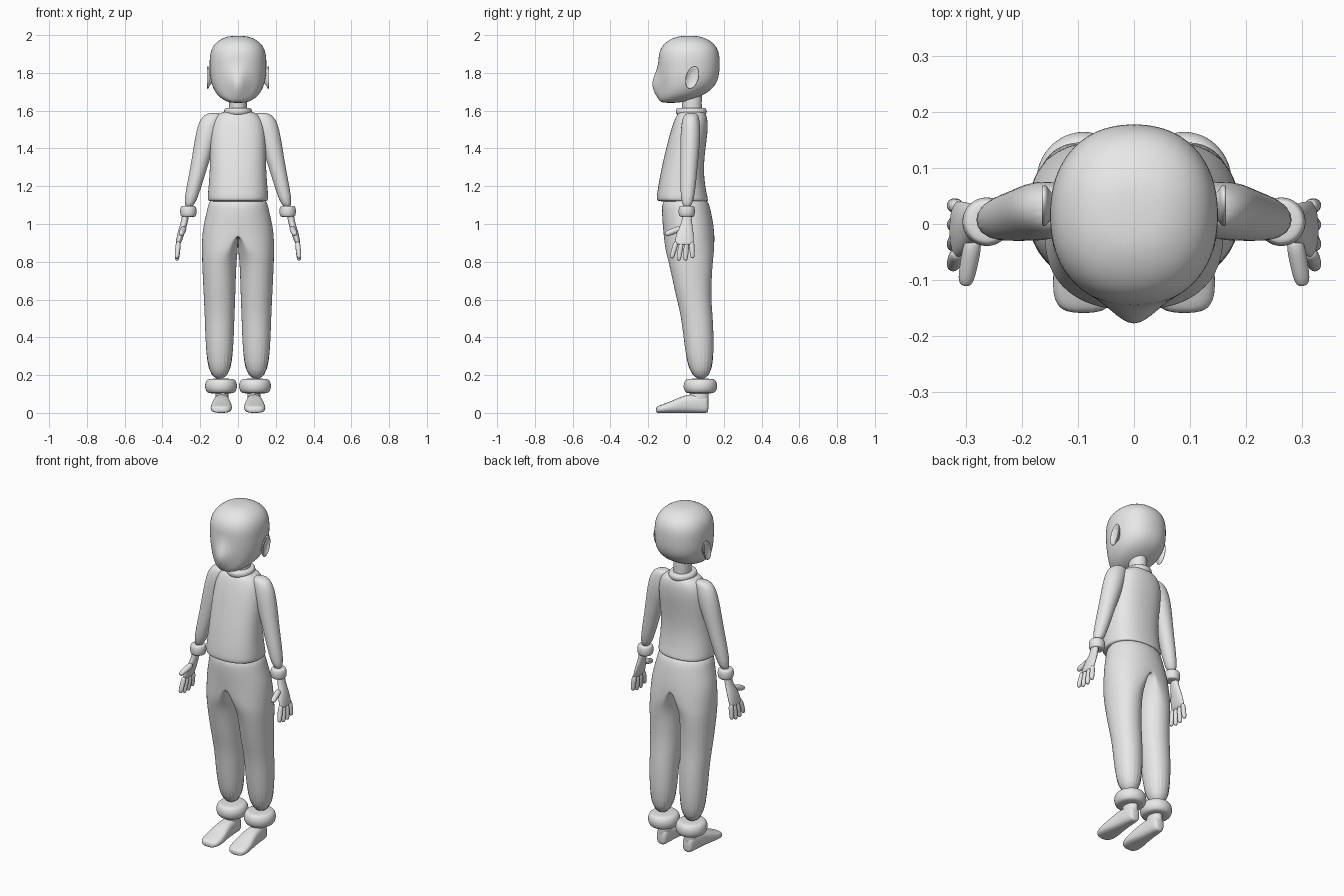
import bpy, bmesh
from math import sin, cos, pi, copysign
from mathutils import Vector

old = bpy.data.objects.get("Cube")
if old:
    bpy.data.objects.remove(old)

grey = bpy.data.materials.new("plain_grey")
grey.use_nodes = True
colour = (.8, .8, .8, 1)
grey.diffuse_color = colour
grey.node_tree.nodes["Principled BSDF"].inputs["Base Color"].default_value = colour


def finish(name, bm, mirror=False):
    """Turn a bmesh into a smooth object, optionally mirrored left to right."""
    bmesh.ops.recalc_face_normals(bm, faces=bm.faces)
    mesh = bpy.data.meshes.new(name)
    bm.to_mesh(mesh)
    bm.free()
    mesh.materials.append(grey)
    mesh.shade_smooth()
    obj = bpy.data.objects.new(name, mesh)
    bpy.context.collection.objects.link(obj)
    if mirror:
        obj.modifiers.new("Mirror", "MIRROR").use_clip = True
    subdivision = obj.modifiers.new("Subdivision", "SUBSURF")
    subdivision.levels = subdivision.render_levels = 2


def skin(bm, rings):
    """Bridge successive vertex rings and cap both ends."""
    for lower, upper in zip(rings, rings[1:]):
        for i in range(len(lower)):
            bm.faces.new((lower[i - 1], lower[i], upper[i], upper[i - 1]))
    bm.faces.new(rings[0])
    bm.faces.new(rings[-1])


def loft(rows, axis="z", segments=16, power=1, middle=None):
    """Each row is a section: height, then its two extents across the axis."""
    bm = bmesh.new()
    swell = 1 + (1 - cos(2 * pi / segments)) / 3
    rings = []
    for height, a_min, a_max, b_min, b_max in rows:
        a_mid, b_mid = (a_min + a_max) / 2, (b_min + b_max) / 2
        if middle:
            a_mid = middle(height, a_mid)
        ring = []
        for i in range(segments):
            angle = 2 * pi * i / segments
            c, s = (copysign(abs(v) ** power, v) * swell for v in (cos(angle), sin(angle)))
            a = a_mid + c * (a_max - a_mid if c > 0 else a_mid - a_min)
            b = b_mid + s * (b_max - b_mid)
            place = {"x": (height, a, b), "y": (a, height, b), "z": (a, b, height)}
            ring.append(bm.verts.new(place[axis]))
        rings.append(ring)
    skin(bm, rings)
    return bm


def centred(rows):
    """Sections that are the same on the left and the right."""
    return [(height, -half, half, front, back) for height, half, front, back in rows]


def band(x, y, z, width, depth, height, bulge):
    """A rounded band, fattest halfway up."""
    rows = []
    for step in range(6):
        angle = pi * step / 5
        across = width + bulge * sin(angle)
        along = depth + bulge * sin(angle)
        rows.append((z - height * cos(angle), x - across, x + across, y - along, y + along))
    return loft(rows)


def digit(bm, start, end, radius):
    """Add a tapered finger with a rounded tip."""
    start, end = Vector(start), Vector(end)
    turn = (end - start).to_track_quat("Z", "Y")
    rings = []
    for along, size in ((0, 1), (.5, 1), (.9, .9), (1, .5)):
        ring = []
        for i in range(8):
            angle = i * pi / 4
            spoke = Vector((cos(angle), sin(angle), 0)) * radius * size
            ring.append(bm.verts.new(start.lerp(end, along) + turn @ spoke))
        rings.append(ring)
    skin(bm, rings)


# Head: an egg whose lower part slides forward into the chin
sections = []
steps = 14
for step in range(1, steps):
    level = -cos(pi * step / steps)
    size = (1 - abs(level) ** 3) ** .5
    slide = .11 * level ** 4 if level < 0 else 0
    centre = .016 - slide
    reach = (.15 if level > 0 else .215) * level
    sections.append((1.85 + reach, .15 * size, centre - .162 * size, centre + .162 * size))
head = loft(centred(sections), segments=24, power=.9)

# Nose: drawn out of the front of the face
for vert in head.verts:
    if vert.co.y < -.1:
        rise = max(0, 1 - abs(vert.co.z - 1.74) / .09)
        vert.co.y -= .06 * rise * max(0, 1 - abs(vert.co.x) / .06)
finish("head", head)

# Ears with a hollow inside the rim
sections = []
for x, size in ((.13, .5), (.15, .6), (.155, 1), (.165, 1), (.165, .8), (.155, .5)):
    sections.append((x, .033 - .035 * size, .033 + .035 * size,
                     1.775 - .06 * size, 1.775 + .06 * size))
ears = loft(sections, axis="x")
for vert in ears.verts:
    vert.co.y += (vert.co.z - 1.775) / 5
finish("ears", ears, mirror=True)

# Neck and collar
finish("neck", loft(centred([(1.55, .05, -.02, .09), (1.64, .045, -.02, .08),
                             (1.73, .05, -.03, .09)])))
finish("collar", band(x=0, y=.028, z=1.596, width=.06, depth=.068, height=.02, bulge=.015))

# Sweater body with a flared hem
finish("sweater", loft(centred([
    (1.6, .06, -.03, .09), (1.58, .12, -.05, .11), (1.5, .15, -.08, .12),
    (1.3, .145, -.13, .085), (1.15, .16, -.155, .11), (1.12, .16, -.155, .12),
    (1.12, .13, -.12, .1)]), segments=20, power=.85))

# Sleeves and their cuffs
finish("sleeves", loft([
    (1.59, .09, .16, 0, .06), (1.56, .08, .2, -.02, .07), (1.48, .1, .225, -.03, .08),
    (1.3, .165, .25, -.03, .06), (1.07, .23, .3, -.03, .04)]), mirror=True)
finish("sleeve_cuffs", band(x=.263, y=.004, z=1.067, width=.034, depth=.034,
                            height=.03, bulge=.01), mirror=True)

# Palm, then four fingers fanning out and a thumb
hands = loft([
    (1.07, .255, .295, -.02, .03), (1.01, .265, .3, -.02, .03), (.96, .28, .32, -.05, .04),
    (.9, .3, .33, -.06, .04), (.89, .31, .33, -.06, .04)])
for k in range(4):
    tip = (.324, .037 * k - .077, .8 + .012 * abs(k - 1.5))
    digit(hands, (.315, .027 * k - .05, .91), tip, .015)
digit(hands, (.285, -.02, .98), (.302, -.11, .945), .018)
finish("hands", hands, mirror=True)


def fork(height, centre):
    """Flat against the middle in the pelvis, round in the leg."""
    return centre * min(1, max(0, (.95 - height) / .15))


# Trousers: half a pelvis running into one leg, joined across the middle
trousers = loft([
    (1.15, 0, .15, -.12, .11), (1.08, 0, .16, -.13, .13), (.97, 0, .19, -.12, .15),
    (.86, 0, .19, -.11, .15), (.8, .01, .19, -.09, .14), (.6, .015, .18, -.05, .13),
    (.5, .02, .175, -.02, .145), (.16, .03, .165, .01, .15)],
    segments=20, power=.95, middle=fork)
inside = [face for face in trousers.faces if all(v.co.x < .001 for v in face.verts)]
bmesh.ops.delete(trousers, geom=inside, context="FACES")
finish("trousers", trousers, mirror=True)

# Rolled trouser cuffs
finish("trouser_cuffs", band(x=.09, y=.076, z=.142, width=.06, depth=.064,
                             height=.04, bulge=.026), mirror=True)

# Bare feet and ankles
finish("feet", loft([
    (.12, .06, .11, 0, .08), (.1, .05, .12, 0, .1), (0, .045, .13, 0, .1),
    (-.08, .03, .145, 0, .06), (-.14, .035, .145, 0, .04), (-.16, .06, .12, 0, .03)],
    axis="y", power=.75), mirror=True)
finish("ankles", loft([(.03, .05, .12, .01, .12), (.09, .05, .12, .02, .12),
                       (.15, .05, .12, .02, .12)]), mirror=True)
